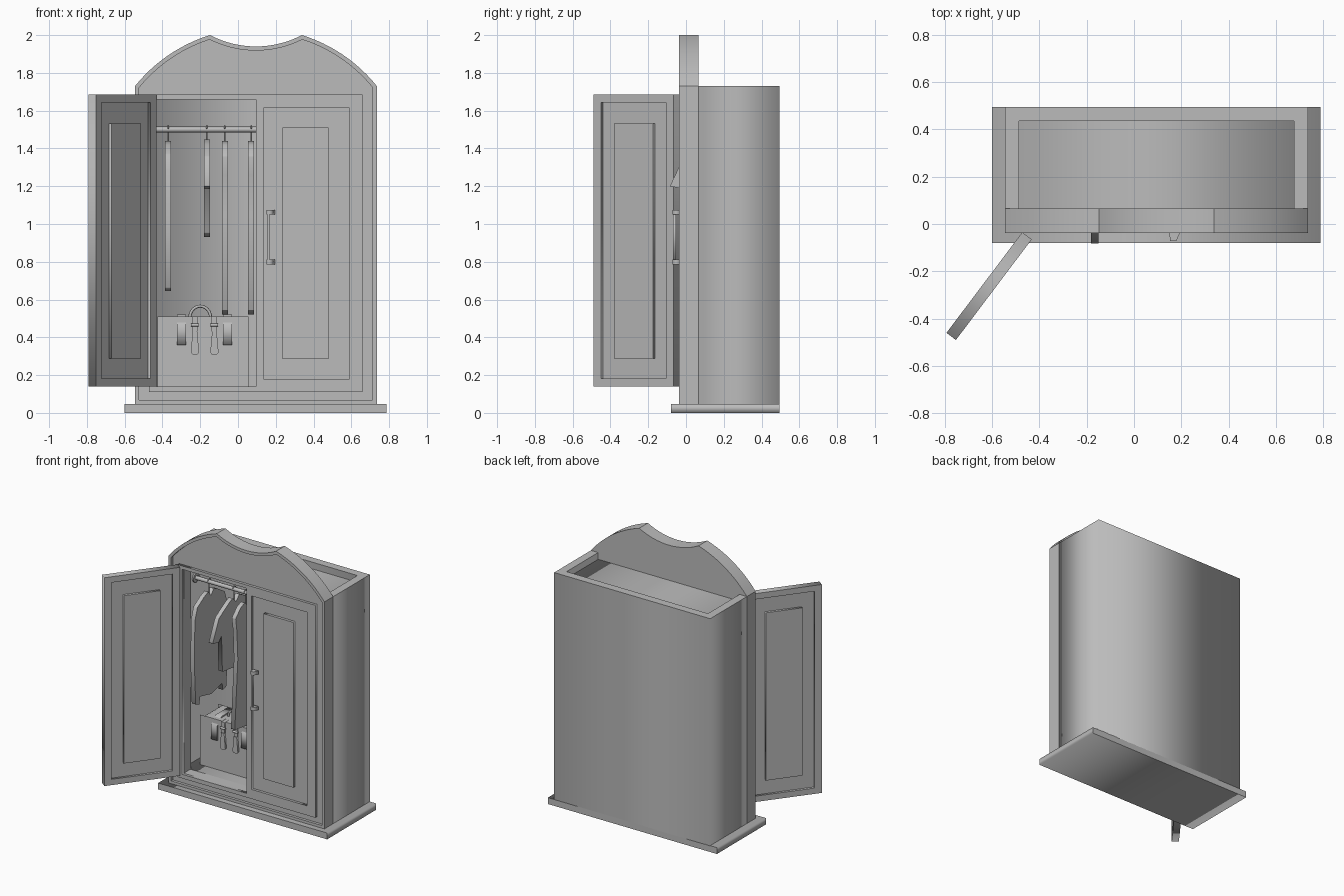
import bpy, math
from mathutils import Matrix, Vector

cube = bpy.data.objects.get("Cube")
if cube:
    bpy.data.objects.remove(cube, do_unlink=True)

GREY = (0.5, 0.5, 0.5, 1)
mat = bpy.data.materials.new("plain grey")
mat.use_nodes = True
mat.diffuse_color = GREY
mat.node_tree.nodes["Principled BSDF"].inputs["Base Color"].default_value = GREY

# Extrusion planes: columns are the world directions of u, v and the depth
PLANES = {
    "xz": Matrix(((1, 0, 0), (0, 0, -1), (0, 1, 0))),
    "yz": Matrix(((0, 0, 1), (1, 0, 0), (0, 1, 0))),
    "xy": Matrix.Identity(3),
}
AXIS = {"xz": 1, "yz": 0, "xy": 2}


def smooth(obj, angle=35):
    bpy.ops.object.select_all(action='DESELECT')
    obj.select_set(True)
    bpy.context.view_layer.objects.active = obj
    bpy.ops.object.shade_smooth_by_angle(angle=math.radians(angle))


def from_curve(name, curve, matrix):
    """Turn a curve into a mesh object."""
    temp = bpy.data.objects.new(name + "_curve", curve)
    bpy.context.scene.collection.objects.link(temp)
    dg = bpy.context.evaluated_depsgraph_get()
    mesh = bpy.data.meshes.new_from_object(temp.evaluated_get(dg))
    bpy.data.objects.remove(temp, do_unlink=True)
    bpy.data.curves.remove(curve)
    mesh.transform(matrix)
    mesh.materials.clear()
    mesh.materials.append(mat)
    obj = bpy.data.objects.new(name, mesh)
    bpy.context.scene.collection.objects.link(obj)
    return obj


def add_spline(curve, pts, cyclic):
    s = curve.splines.new('POLY')
    s.points.add(len(pts) - 1)
    for p, c in zip(s.points, pts):
        p.co = (*c, 0, 1) if len(c) == 2 else (*c, 1)
    s.use_cyclic_u = cyclic


def plate(name, loops, lo, hi, plane="xz"):
    """Extrude an outline, with any further loops as holes, from lo to hi."""
    curve = bpy.data.curves.new(name, 'CURVE')
    curve.dimensions = '2D'
    curve.fill_mode = 'BOTH'
    curve.extrude = (hi - lo) / 2
    for loop in loops:
        add_spline(curve, loop, True)
    shift = Vector((0, 0, 0))
    shift[AXIS[plane]] = (lo + hi) / 2
    return from_curve(name, curve, Matrix.Translation(shift) @ PLANES[plane].to_4x4())


def tube(name, pts, radius):
    curve = bpy.data.curves.new(name, 'CURVE')
    curve.dimensions = '3D'
    curve.bevel_depth = radius
    curve.bevel_resolution = 2
    curve.use_fill_caps = True
    add_spline(curve, pts, False)
    obj = from_curve(name, curve, Matrix.Identity(4))
    smooth(obj, 50)
    return obj


def rect(x0, x1, z0, z1):
    return [(x0, z0), (x1, z0), (x1, z1), (x0, z1)]


def box(name, x, y, z):
    return plate(name, [rect(*x, *z)], *y)


# Facade outline: arched top with a scooped middle
CX = 0.095


def outline(inset):
    r, c = 0.821 - inset, 1.216
    r2, c2 = 0.522 + inset, 2.462
    half = 0.64 - inset
    d = c2 - c
    a = (r * r - r2 * r2 + d * d) / (2 * d)
    peak = math.sqrt(r * r - a * a)
    t0, t1 = math.acos(half / r), math.acos(peak / r)
    right = [(r * math.cos(t0 + (t1 - t0) * i / 12),
              c + r * math.sin(t0 + (t1 - t0) * i / 12)) for i in range(13)]
    s = math.asin(peak / r2)
    scoop = [(r2 * math.sin(s - 2 * s * i / 16),
              c2 - r2 * math.cos(s - 2 * s * i / 16)) for i in range(1, 16)]
    left = [(-x, z) for x, z in reversed(right)]
    low = 0.045 + inset
    return [(CX + x, z) for x, z in [(-half, low), (half, low)] + right + scoop + left]


# Plinth and carcass
box("plinth", (-0.6, 0.787), (-0.08, 0.495), (0, 0.047))
plate("carcass_walls", [[(-0.545, 0.065), (-0.485, 0.065), (-0.485, 0.435), (0.675, 0.435),
                         (0.675, 0.065), (0.735, 0.065), (0.735, 0.495), (-0.545, 0.495)]],
      0.045, 1.73, "xy")
box("carcass_floor", (-0.486, 0.676), (0.06, 0.436), (0.045, 0.14))
box("carcass_ceiling", (-0.486, 0.676), (0.06, 0.436), (1.66, 1.68))

# Facade: recessed field, outer rim, raised door surround
opening = rect(-0.433, 0.095, 0.14, 1.66)
smooth(plate("facade", [outline(0), opening], -0.017, 0.065))
smooth(plate("facade_rim", [outline(0), outline(0.022)], -0.037, -0.017))
plate("door_surround", [rect(-0.47, 0.66, 0.11, 1.685), opening,
                        rect(0.135, 0.59, 0.18, 1.615)], -0.037, -0.017)
box("closed_door_panel", (0.235, 0.48), (-0.037, -0.017), (0.285, 1.51))

# Closed door handle
for n, z in (("upper", 1.062), ("lower", 0.798)):
    plate("handle_mount_" + n, [[(0.15, -0.037), (0.195, -0.037), (0.178, -0.072),
                                 (0.152, -0.072)]], z - 0.013, z + 0.013, "xy")
box("handle_bar", (0.154, 0.168), (-0.068, -0.054), (0.79, 1.07))

# Open door, panelled on both faces, swung about its hinge
W, Z0, Z1 = 0.532, 0.14, 1.685
swing = Matrix.Translation((-0.472, -0.035, 0)) @ Matrix.Rotation(math.radians(-127), 4, 'Z')
for part in (
    plate("open_door_frame", [rect(0, W, Z0, Z1), rect(0.05, W - 0.05, Z0 + 0.043, Z1 - 0.043)], 0, 0.05),
    box("open_door_core", (0.04, W - 0.04), (0.018, 0.032), (Z0 + 0.035, Z1 - 0.035)),
    box("open_door_panel", (0.137, W - 0.137), (0, 0.05), (Z0 + 0.148, Z1 - 0.153)),
):
    part.data.transform(swing)

# Clothes rail with end flanges
RY, RZ = 0.19, 1.5
tube("clothes_rail", [(-0.486, RY, RZ), (0.676, RY, RZ)], 0.015)
tube("rail_flange_left", [(0.665, RY, RZ), (0.676, RY, RZ)], 0.035)
tube("rail_flange_right", [(-0.486, RY, RZ), (-0.475, RY, RZ)], 0.035)

# Garments: half silhouettes as distance from the rail and height
coat = [(0, 1.40), (0.03, 1.44), (0.08, 1.42), (0.16, 1.37), (0.19, 1.28), (0.195, 0.95),
        (0.18, 0.66), (0.135, 0.645), (0.13, 0.70), (0, 0.67)]
shirt = [(0, 1.41), (0.04, 1.45), (0.10, 1.42), (0.20, 1.36), (0.275, 1.20), (0.20, 1.185),
         (0.17, 1.22), (0.16, 0.95), (0, 0.93)]
dress = [(0, 1.40), (0.03, 1.44), (0.08, 1.42), (0.14, 1.36), (0.125, 1.26), (0.115, 1.05),
         (0.15, 0.54), (0, 0.52)]
for name, x, half in (("coat", -0.37, coat), ("shirt", -0.165, shirt),
                      ("dress", -0.07, dress), ("long_dress", 0.07, dress)):
    pts = [(RY + d, z) for d, z in half] + [(RY - d, z) for d, z in half[-2:0:-1]]
    g = plate(name, [pts], x - 0.016, x + 0.016, "yz")
    b = g.modifiers.new("soft_edge", 'BEVEL')
    b.width, b.segments, b.limit_method = 0.005, 1, 'ANGLE'
    hook = [(x, RY, 1.40), (x, RY, 1.46)]
    hook += [(x, RY + 0.02 * math.sin(t), RZ + 0.02 * -math.cos(t))
             for t in [math.pi * 1.4 * i / 8 for i in range(9)]]
    tube(name + "_hanger_hook", hook, 0.004)

# Travel bag with rounded body, arched handle, straps and tags
bag = box("bag_body", (-0.425, 0.055), (0.16, 0.37), (0.14, 0.51))
bag_bevel = bag.modifiers.new("rounding", 'BEVEL')
bag_bevel.width, bag_bevel.segments = 0.06, 5
smooth(bag, 40)
tube("bag_handle", [(-0.2 + 0.055 * math.cos(a), 0.25, 0.505 + 0.06 * math.sin(a))
                    for a in [math.pi * i / 12 for i in range(13)]], 0.008)
for n, x in (("right", -0.30), ("left", -0.055)):
    plate("bag_strap_" + n, [[(0.148, 0.36), (0.16, 0.36), (0.16, 0.46), (0.21, 0.51), (0.34, 0.51),
                              (0.34, 0.52), (0.20, 0.52), (0.148, 0.465)]],
          x - 0.024, x + 0.024, "yz")
for n, x in (("right", -0.228), ("left", -0.125)):
    plate("bag_tag_" + n, [[(x - 0.022, 0.32), (x - 0.012, 0.308), (x + 0.012, 0.308), (x + 0.022, 0.32),
                            (x + 0.012, 0.43), (x - 0.012, 0.43)]], 0.145, 0.16)
    box("bag_tag_loop_" + n, (x - 0.014, x + 0.014), (0.15, 0.20), (0.43, 0.51))
    tube("bag_buckle_" + n, [(x - 0.02, 0.148, 0.465), (x + 0.02, 0.148, 0.465)], 0.008)
